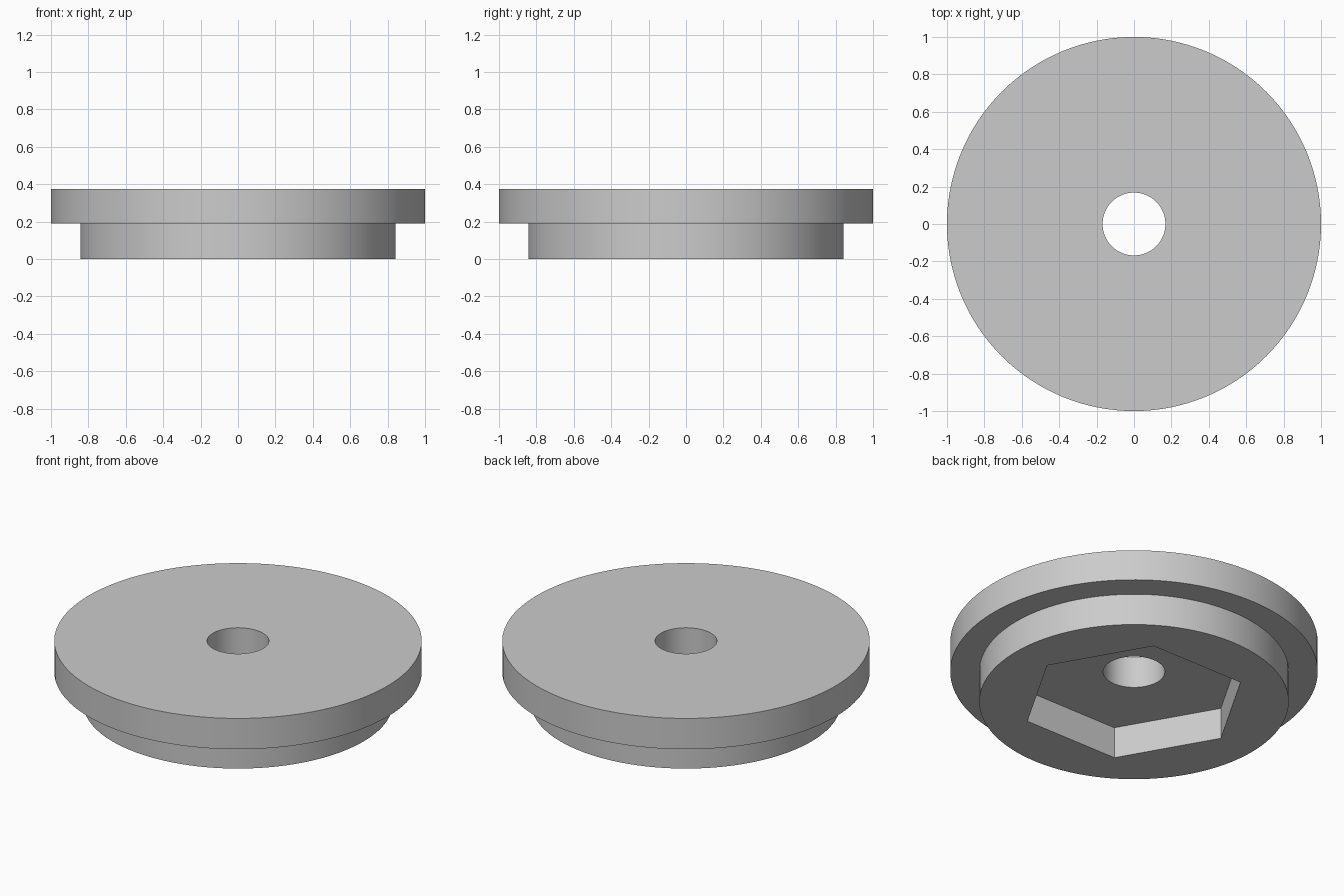
import bpy
import bmesh
import math

if "Cube" in bpy.data.objects:
    bpy.data.objects.remove(bpy.data.objects["Cube"], do_unlink=True)

SEGMENTS = 128
HOLE_R, HUB_R, FLANGE_R = 0.168, 0.842, 1.0
STEP_Z, TOP_Z = 0.19, 0.375
HEX_R, HEX_DEPTH = 0.617, 0.188

# Plain grey material
grey = bpy.data.materials.new("grey")
grey.use_nodes = True
colour = (0.6, 0.6, 0.6, 1)
grey.diffuse_color = colour
grey.node_tree.nodes["Principled BSDF"].inputs["Base Color"].default_value = colour


def revolve(name, profile, material):
    """Spin a closed radius/height profile around z."""
    bm = bmesh.new()
    verts = [bm.verts.new((r, 0, z)) for r, z in profile]
    edges = [bm.edges.new((v, verts[i - 1])) for i, v in enumerate(verts)]
    bmesh.ops.spin(bm, geom=verts + edges, cent=(0, 0, 0), axis=(0, 0, 1),
                   angle=math.tau, steps=SEGMENTS, use_duplicate=False)
    bmesh.ops.remove_doubles(bm, verts=bm.verts, dist=1e-5)
    bmesh.ops.recalc_face_normals(bm, faces=bm.faces)
    mesh = bpy.data.meshes.new(name)
    bm.to_mesh(mesh)
    bm.free()
    mesh.materials.append(material)
    obj = bpy.data.objects.new(name, mesh)
    bpy.context.collection.objects.link(obj)
    return obj


# Stepped disc with a through hole
cap = revolve("flanged_cap", [
    (HOLE_R, 0), (HUB_R, 0), (HUB_R, STEP_Z),
    (FLANGE_R, STEP_Z), (FLANGE_R, TOP_Z), (HOLE_R, TOP_Z),
], grey)

# Hexagonal nut pocket in the underside, corners on the x axis
bpy.ops.mesh.primitive_cylinder_add(
    vertices=6, radius=HEX_R, depth=2 * HEX_DEPTH, rotation=(0, 0, math.pi / 6))
cutter = bpy.context.object
cutter.name = "hex_pocket_cutter"
cutter.hide_render = True
cutter.data.materials.append(grey)

pocket = cap.modifiers.new("hex_pocket", 'BOOLEAN')
pocket.operation = 'DIFFERENCE'
pocket.solver = 'EXACT'
pocket.object = cutter

bpy.ops.object.select_all(action='DESELECT')
cap.select_set(True)
bpy.context.view_layer.objects.active = cap
bpy.ops.object.modifier_apply(modifier=pocket.name)
bpy.data.objects.remove(cutter, do_unlink=True)

# Smooth round walls, sharp rims
bpy.ops.object.shade_smooth_by_angle(angle=math.radians(30))
